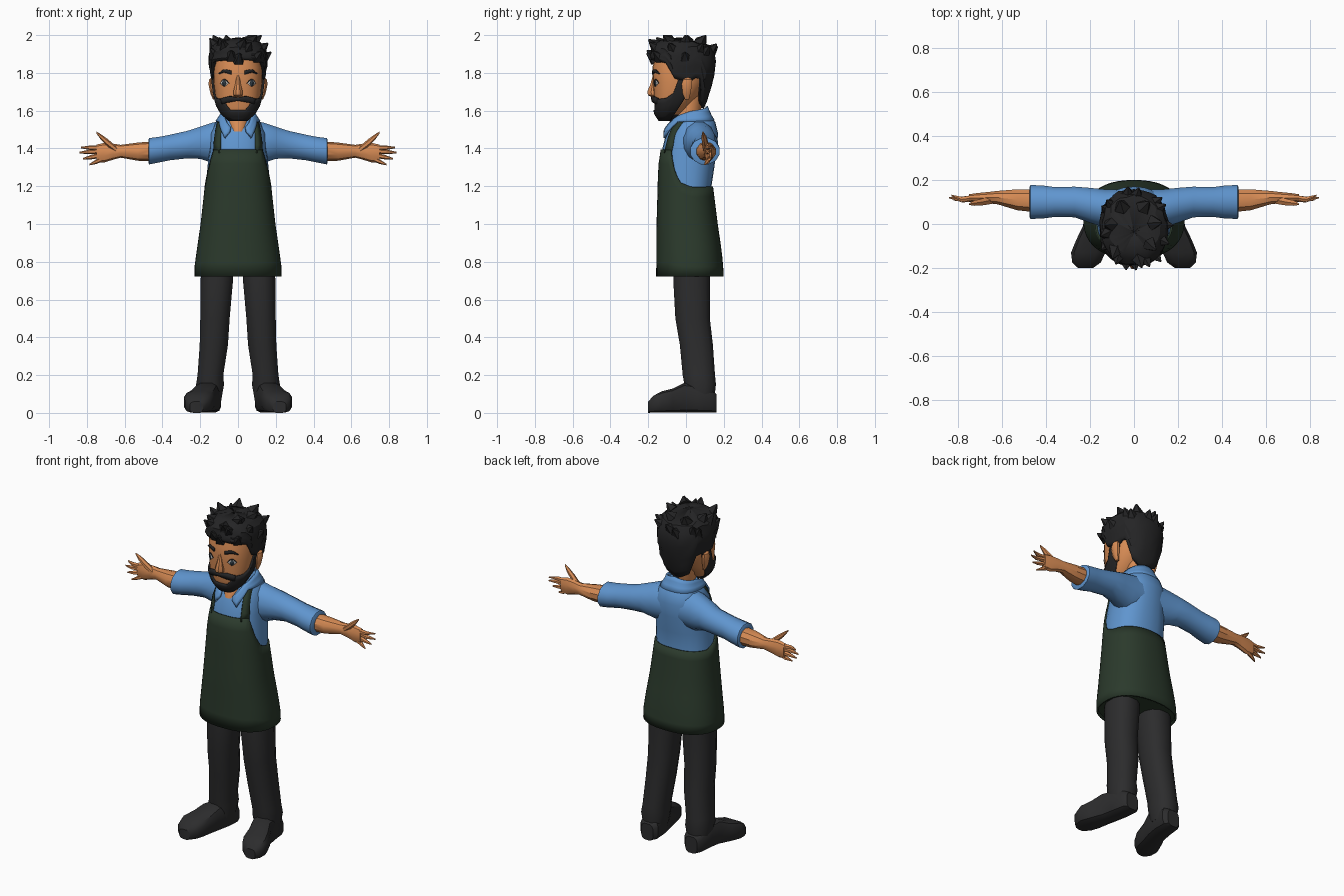
import bpy, bmesh, math, random
from mathutils import Vector

if "Cube" in bpy.data.objects:
    bpy.data.objects.remove(bpy.data.objects["Cube"])

random.seed(4)


def material(name, r, g, b):
    m = bpy.data.materials.new(name)
    m.diffuse_color = (r, g, b, 1)
    m.use_nodes = True
    m.node_tree.nodes["Principled BSDF"].inputs["Base Color"].default_value = m.diffuse_color
    return m


SKIN = material("skin", .68, .26, .09)
SHIRT = material("shirt blue", .115, .30, .62)
APRON = material("apron green", .024, .042, .025)
TROUSER = material("trouser charcoal", .025, .025, .026)
HAIR = material("hair black", .018, .018, .019)
WHITE = material("eye white", .75, .72, .68)
IRIS = material("iris dark", .03, .045, .06)


def lerp(table, x):
    """Piecewise linear lookup; every row is (key, values...)."""
    if x <= table[0][0]:
        return table[0][1:]
    for a, b in zip(table, table[1:]):
        if x <= b[0]:
            t = (x - a[0]) / (b[0] - a[0])
            return tuple(p + (q - p) * t for p, q in zip(a[1:], b[1:]))
    return table[-1][1:]


def spow(v, p):
    return math.copysign(abs(v) ** p, v)


def on_body(table, z, deg, off=0.0, p=.85):
    """Point on a body cross-section; 0 degrees faces front, 90 faces +x."""
    rx, yf, yb = lerp(table, z)
    a = math.radians(deg)
    return Vector(((rx + off) * spow(math.sin(a), p),
                   (yf + yb) / 2 - ((yb - yf) / 2 + off) * spow(math.cos(a), p), z))


def finish(name, bm, mat, mirror=False, thick=0, angle=35):
    me = bpy.data.meshes.new(name)
    bm.to_mesh(me)
    bm.free()
    ob = bpy.data.objects.new(name, me)
    bpy.context.collection.objects.link(ob)
    me.materials.append(mat)
    bpy.ops.object.select_all(action='DESELECT')
    ob.select_set(True)
    bpy.context.view_layer.objects.active = ob
    bpy.ops.object.shade_smooth_by_angle(angle=math.radians(angle))
    if thick:
        ob.modifiers.new("thickness", 'SOLIDIFY').thickness = thick
    if mirror:
        ob.modifiers.new("mirror", 'MIRROR').use_mirror_merge = False
    return ob


def skin_rings(name, rings, mat, **kw):
    """Closed loft through rings of points."""
    bm = bmesh.new()
    vs = [[bm.verts.new(p) for p in r] for r in rings]
    n = len(vs[0])
    for a, b in zip(vs, vs[1:]):
        for j in range(n):
            k = (j + 1) % n
            bm.faces.new((a[j], a[k], b[k], b[j]))
    bm.faces.new(vs[0])
    bm.faces.new(vs[-1])
    bmesh.ops.recalc_face_normals(bm, faces=bm.faces)
    return finish(name, bm, mat, **kw)


def tube(name, axis, rows, mat, n=10, p=1.0, **kw):
    """Loft along an axis; rows are (x, y, z, radius u, radius v)."""
    u, v = {'x': (1, 2), 'y': (0, 2), 'z': (0, 1)}[axis]
    rings = []
    for x, y, z, ru, rv in rows:
        ring = []
        for j in range(n):
            a = math.tau * (j + .5) / n
            q = Vector((x, y, z))
            q[u] += ru * spow(math.cos(a), p)
            q[v] += rv * spow(math.sin(a), p)
            ring.append(q)
        rings.append(ring)
    return skin_rings(name, rings, mat, **kw)


def patch(name, table, d0, d1, n, m, low, high, off, mat, p=.85, thick=.008, jitter=0, **kw):
    """Shell lying on a body section, between two height rules."""
    bm = bmesh.new()
    closed = d1 - d0 >= 360
    cols = n if closed else n + 1
    grid = []
    for i in range(m + 1):
        row = []
        for j in range(cols):
            d = d0 + (d1 - d0) * j / n
            lo, hi = low(d), high(d)
            r = jitter if 0 < i < m else 0
            row.append(bm.verts.new(on_body(table, lo + (hi - lo) * i / m, d,
                                            off + random.uniform(-r, r), p)))
        grid.append(row)
    for a, b in zip(grid, grid[1:]):
        for j in range(n):
            k = (j + 1) % cols
            bm.faces.new((a[j], a[k], b[k], b[j]))
    return finish(name, bm, mat, thick=thick, **kw)


def body_loft(name, table, zs, mat, n=24, p=.85):
    return skin_rings(name, [[on_body(table, z, 360 * j / n, 0, p) for j in range(n)]
                             for z in zs], mat)


def rule(*pts):
    """Height rule over the angle away from the front."""
    return lambda d: lerp(pts, abs((d + 180) % 360 - 180))[0]


# Torso and apron share one cross-section table: z, half width, front, back
TORSO = [(.72, .222, -.150, .192), (.76, .224, -.150, .19), (.85, .212, -.148, .182),
         (1.0, .19, -.148, .16), (1.2, .168, -.142, .135), (1.3, .162, -.14, .15),
         (1.4, .15, -.125, .163), (1.48, .145, -.105, .17), (1.54, .118, -.07, .155),
         (1.58, .08, -.045, .12)]
body_loft("shirt_torso", TORSO, [1.1, 1.2, 1.3, 1.4, 1.48, 1.54, 1.58], SHIRT)
bib_top = rule((0, 1.395), (54, 1.392), (60, 1.34), (70, 1.27), (82, 1.22), (100, 1.195), (180, 1.2))
patch("apron", TORSO, 0, 360, 48, 9, lambda d: .722, bib_top, .008, APRON, thick=.01)
body_loft("apron_underside", TORSO, [.735, .80], APRON)

# Apron straps run from the bib corners over the shoulders
bm = bmesh.new()
prev = None
for z, xi, xo in [(1.375, .098, .132), (1.42, .098, .130), (1.46, .097, .126),
                  (1.50, .092, .120), (1.53, .086, .113), (1.55, .08, .105)]:
    rx, yf, yb = lerp(TORSO, z)
    pair = []
    for x in (xi, xo):
        c = max(0, 1 - min(1, x / rx) ** (2 / .85)) ** (.85 / 2)
        pair.append(bm.verts.new((x, (yf + yb) / 2 - (yb - yf) / 2 * c - .012, z)))
    if prev:
        bm.faces.new((prev[0], prev[1], pair[1], pair[0]))
    prev = pair
finish("apron_strap", bm, APRON, mirror=True, thick=.014)

# Sleeves, forearms and hands
tube("sleeve", 'x', [(.04, .075, 1.44, .085, .11), (.13, .07, 1.43, .09, .112),
                     (.20, .085, 1.43, .082, .088), (.27, .1, 1.42, .072, .075),
                     (.36, .1, 1.405, .07, .07), (.41, .1, 1.395, .077, .07),
                     (.47, .1, 1.385, .08, .072), (.475, .1, 1.385, .07, .063)],
     SHIRT, n=12, mirror=True)
tube("forearm", 'x', [(.44, .105, 1.385, .055, .053), (.53, .11, 1.383, .05, .048),
                      (.62, .12, 1.385, .032, .034), (.66, .12, 1.383, .027, .042),
                      (.71, .118, 1.377, .024, .052), (.75, .118, 1.375, .018, .045)],
     SKIN, mirror=True)
for i, (bx, bz, tx, tz, ty) in enumerate([(.735, 1.402, .83, 1.405, .13), (.74, 1.385, .84, 1.378, .12),
                                          (.735, 1.362, .82, 1.346, .11), (.72, 1.343, .785, 1.315, .10)]):
    tube(f"finger_{i + 1}", 'x', [(bx, .118, bz, .014, .014),
                                  ((bx + tx) / 2, .112, (bz + tz) / 2, .013, .012),
                                  (tx, ty, tz, .004, .004)], SKIN, n=6, mirror=True)
tube("thumb", 'x', [(.64, .11, 1.39, .02, .018), (.69, .1, 1.43, .018, .02),
                    (.725, .095, 1.46, .014, .015), (.75, .09, 1.485, .004, .005)],
     SKIN, n=6, mirror=True)

# Trouser legs and shoes
tube("trouser_leg", 'z', [(.11, .03, .82, .088, .095), (.112, .03, .7, .088, .1),
                          (.122, .035, .5, .08, .094), (.128, .055, .36, .077, .09),
                          (.146, .068, .2, .07, .088), (.148, .075, .15, .076, .086),
                          (.148, .075, .06, .06, .075)], TROUSER, n=12, p=.85, mirror=True)
shoe = [(.162, .148, .10, .04), (.14, .148, .12, .06), (.06, .155, .15, .066), (-.01, .168, .16, .066),
        (-.07, .19, .13, .073), (-.13, .208, .115, .08), (-.175, .216, .09, .066), (-.2, .22, .06, .035)]
tube("shoe", 'y', [(x, y, top / 2, w, top / 2) for y, x, top, w in shoe], TROUSER,
     n=12, p=.6, mirror=True)

# Neck and open collar
tube("neck", 'z', [(0, -.062, 1.49, .035, .045), (0, -.02, 1.54, .06, .07), (0, .02, 1.60, .06, .062),
                   (0, .02, 1.70, .06, .07)], SKIN, n=12)
COLLAR = [(1.44, .15, -.128, .17), (1.5, .135, -.112, .165), (1.54, .115, -.09, .15),
          (1.58, .088, -.06, .125), (1.63, .07, -.035, .105)]
patch("collar", COLLAR, 14, 346, 32, 3,
      rule((14, 1.49), (24, 1.455), (36, 1.50), (55, 1.545), (180, 1.55)),
      rule((14, 1.515), (40, 1.57), (90, 1.60), (180, 1.625)), .008, SHIRT, thick=.012)

# Head; the underside of the chin is bearded
HEAD = [(1.545, .04, -.135, -.07), (1.58, .08, -.158, -.03), (1.62, .105, -.166, .01),
        (1.68, .122, -.172, .07), (1.75, .13, -.175, .10), (1.83, .13, -.178, .11),
        (1.92, .11, -.15, .1), (1.96, .05, -.06, .04)]
head = body_loft("head", HEAD, [r[0] for r in HEAD], SKIN)
head.data.materials.append(HAIR)
for f in head.data.polygons:
    f.material_index = int(f.center.z < 1.57)
tube("nose", 'z', [(0, -.165, 1.785, .010, .012), (0, -.17, 1.74, .016, .02),
                   (0, -.17, 1.70, .027, .038), (0, -.17, 1.682, .027, .034),
                   (0, -.165, 1.672, .018, .02)], SKIN, n=8)
tube("ear", 'z', [(.125, .005, 1.66, .008, .012), (.132, .003, 1.69, .015, .022),
                  (.138, .005, 1.74, .02, .03), (.138, .008, 1.765, .016, .024),
                  (.132, .008, 1.778, .006, .01)], SKIN, n=8, mirror=True)

# Beard, moustache, brows and eyes follow the head surface
patch("beard", HEAD, -112, 112, 56, 5, lambda d: 1.545,
      rule((0, 1.602), (20, 1.602), (30, 1.63), (38, 1.66), (70, 1.665), (84, 1.69), (92, 1.80), (112, 1.80)),
      .010, HAIR, thick=.014)
patch("moustache", HEAD, -42, 42, 14, 2, rule((0, 1.652), (15, 1.645), (42, 1.635)),
      rule((0, 1.668), (15, 1.677), (42, 1.664)), .014, HAIR, thick=.018)
patch("eyebrow", HEAD, 12, 47, 7, 1, rule((12, 1.792), (30, 1.803), (47, 1.793)),
      rule((12, 1.812), (30, 1.82), (47, 1.797)), .006, HAIR, mirror=True)


def eye_part(name, d0, d1, h, off, mat, lo=-1):
    def bow(d):
        return h * math.sin(math.pi * min(1, max(0, (d - d0) / (d1 - d0))))
    patch(name, HEAD, d0, d1, 8, 1, lambda d: 1.745 + lo * bow(d),
          lambda d: 1.7455 + bow(d), off, mat, thick=.003, mirror=True)


eye_part("eyelash", 17, 43, .022, .002, HAIR, lo=.3)
eye_part("eye_white", 19, 41, .016, .004, WHITE)
eye_part("iris", 24, 36, .017, .006, IRIS)

# Hair shell with short tufts
HAIRCUT = [(1.60, .08, -.03, .09), (1.70, .128, -.12, .13), (1.79, .146, -.165, .15),
           (1.88, .156, -.19, .16), (1.94, .142, -.182, .138), (1.972, .105, -.145, .09),
           (1.985, .05, -.09, .03), (1.988, .004, -.04, -.03)]
patch("hair", HAIRCUT, 0, 360, 30, 9,
      rule((0, 1.872), (45, 1.86), (62, 1.85), (72, 1.77), (97, 1.75), (105, 1.775), (124, 1.765),
           (130, 1.65), (180, 1.61)),
      lambda d: 1.988, 0, HAIR, thick=.03, jitter=.005, angle=25)
for i in range(22):
    d = i * 137.5
    z = 1.87 + .105 * ((i * 7) % 22) / 22
    base = on_body(HAIRCUT, z, d, -.025)
    out = Vector((base.x, base.y + .02, 0)) * .9 + Vector((.03, -.02, .11))
    tip = base + out.normalized() * .058
    tip.z = min(tip.z, 2.0)
    bm = bmesh.new()
    bmesh.ops.create_cone(bm, segments=5, cap_ends=True, radius1=.038, radius2=.004, depth=1)
    axis = tip - base
    q = axis.to_track_quat('Z', 'Y')
    for v in bm.verts:
        v.co = (base + tip) / 2 + q @ Vector((v.co.x, v.co.y, v.co.z * axis.length))
        v.co.z = min(v.co.z, 2.0)
    finish(f"hair_tuft_{i + 1}", bm, HAIR, angle=25)
